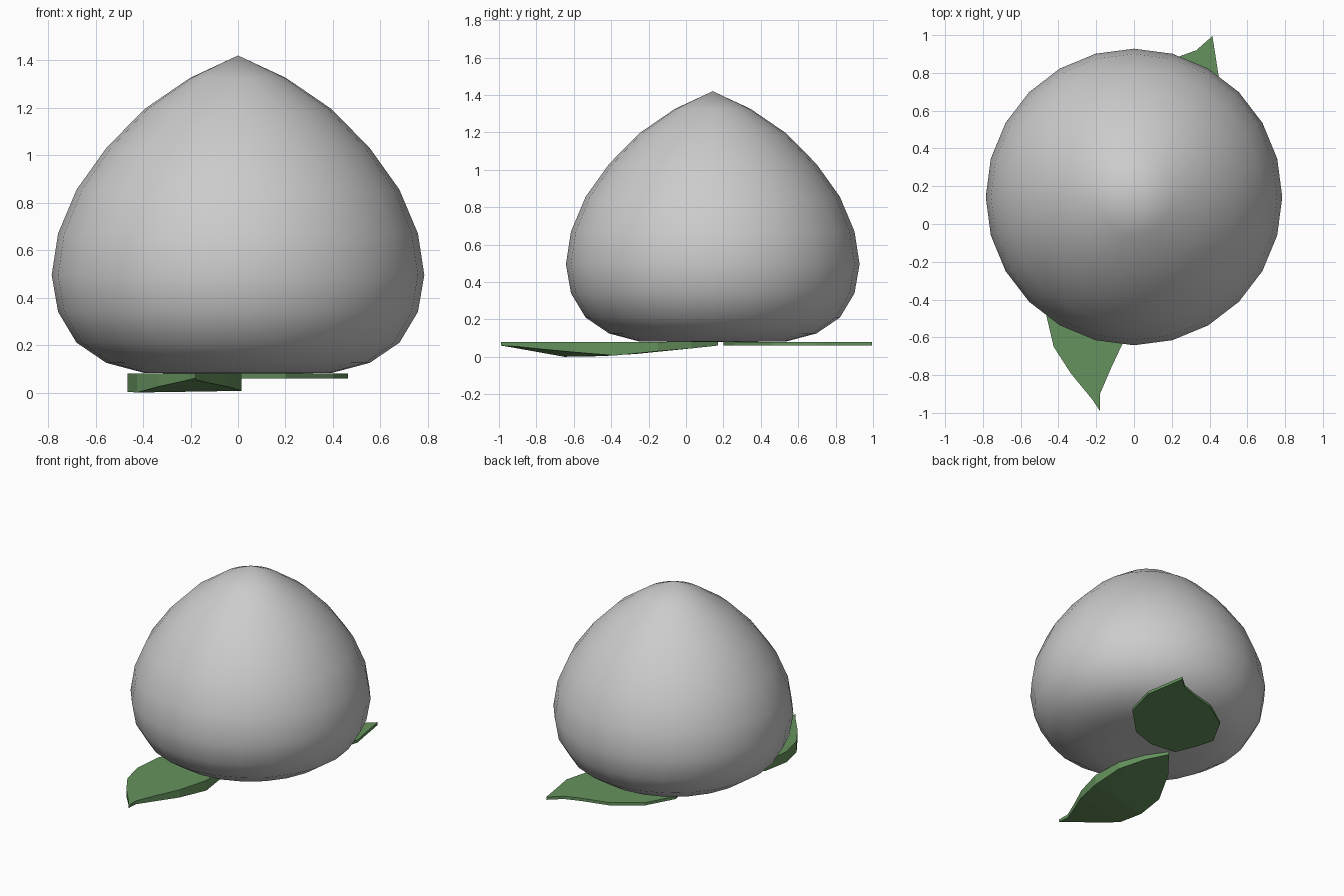
import bpy, bmesh
from math import cos, sin, pi

if "Cube" in bpy.data.objects:
    bpy.data.objects.remove(bpy.data.objects["Cube"])


def make_object(name, bm, mat=None):
    bmesh.ops.recalc_face_normals(bm, faces=bm.faces)
    mesh = bpy.data.meshes.new(name)
    bm.to_mesh(mesh)
    bm.free()
    obj = bpy.data.objects.new(name, mesh)
    bpy.context.collection.objects.link(obj)
    if mat:
        mesh.materials.append(mat)
    return obj


def lathe(name, profile, sides, cy):
    bm = bmesh.new()
    rings = []
    for r, z in profile:
        n = 1 if r == 0 else sides
        rings.append([bm.verts.new((r * cos(2 * pi * i / sides),
                                    cy + r * sin(2 * pi * i / sides), z)) for i in range(n)])
    for a, b in zip(rings, rings[1:]):
        for i in range(sides):
            j = (i + 1) % sides
            loop = [a[i % len(a)], b[i % len(b)], b[j % len(b)], a[j % len(a)]]
            bm.faces.new(list(dict.fromkeys(loop)))
    obj = make_object(name, bm)
    obj.data.polygons.foreach_set("use_smooth", [True] * len(obj.data.polygons))
    return obj


def leaf(name, tip, left, right, end, mat, top=0.08):
    """Flat-topped leaf; left/right points are (x, y, underside z) from tip to end."""
    bm = bmesh.new()
    rows = [[tip]] + [[l, r] for l, r in zip(left, right)] + [[end]]
    upper = [[bm.verts.new((x, y, top)) for x, y, z in row] for row in rows]
    lower = [[bm.verts.new(p) for p in row] for row in rows]
    for skin in (upper, lower):
        for a, b in zip(skin, skin[1:]):
            bm.faces.new(a + b[::-1])
    # side walls
    for k in range(len(rows) - 1):
        for s in (0, -1):
            bm.faces.new((upper[k][s], upper[k + 1][s], lower[k + 1][s], lower[k][s]))
    return make_object(name, bm, mat)


green = bpy.data.materials.new("leaf_green")
green.diffuse_color = (0.13, 0.29, 0.11, 1)
green.use_nodes = True
green.node_tree.nodes["Principled BSDF"].inputs["Base Color"].default_value = green.diffuse_color

# fruit body: pointed, 24 sides
lathe("fruit", [(0, 1.42), (0.203, 1.325), (0.393, 1.195), (0.555, 1.03), (0.68, 0.855),
                (0.758, 0.67), (0.785, 0.495), (0.758, 0.34), (0.68, 0.21), (0.555, 0.125),
                (0.393, 0.082), (0.203, 0.08), (0, 0.08)], 24, 0.143)

# front leaf, thicker in the middle
leaf("front_leaf", (-0.18, -0.99, 0.06),
     [(-0.22, -0.93, 0.05), (-0.335, -0.79, 0.025), (-0.425, -0.65, 0.0),
      (-0.465, -0.48, 0.003), (-0.445, -0.27, 0.015), (-0.31, -0.01, 0.045)],
     [(-0.18, -0.90, 0.055), (-0.12, -0.76, 0.04), (-0.045, -0.60, 0.025),
      (0.015, -0.38, 0.007), (0.005, -0.15, 0.03), (-0.065, 0.03, 0.045)],
     (-0.16, 0.17, 0.06), green)

# back leaf, thin and flat
t = 0.06
leaf("back_leaf", (0.415, 0.995, t),
     [(0.33, 0.92, t), (0.22, 0.88, t), (0.03, 0.83, t), (-0.16, 0.70, t), (-0.27, 0.50, t),
      (-0.23, 0.36, t)],
     [(0.43, 0.90, t), (0.447, 0.79, t), (0.463, 0.70, t), (0.40, 0.46, t), (0.20, 0.26, t),
      (0.02, 0.20, t)],
     (-0.17, 0.22, t), green)
